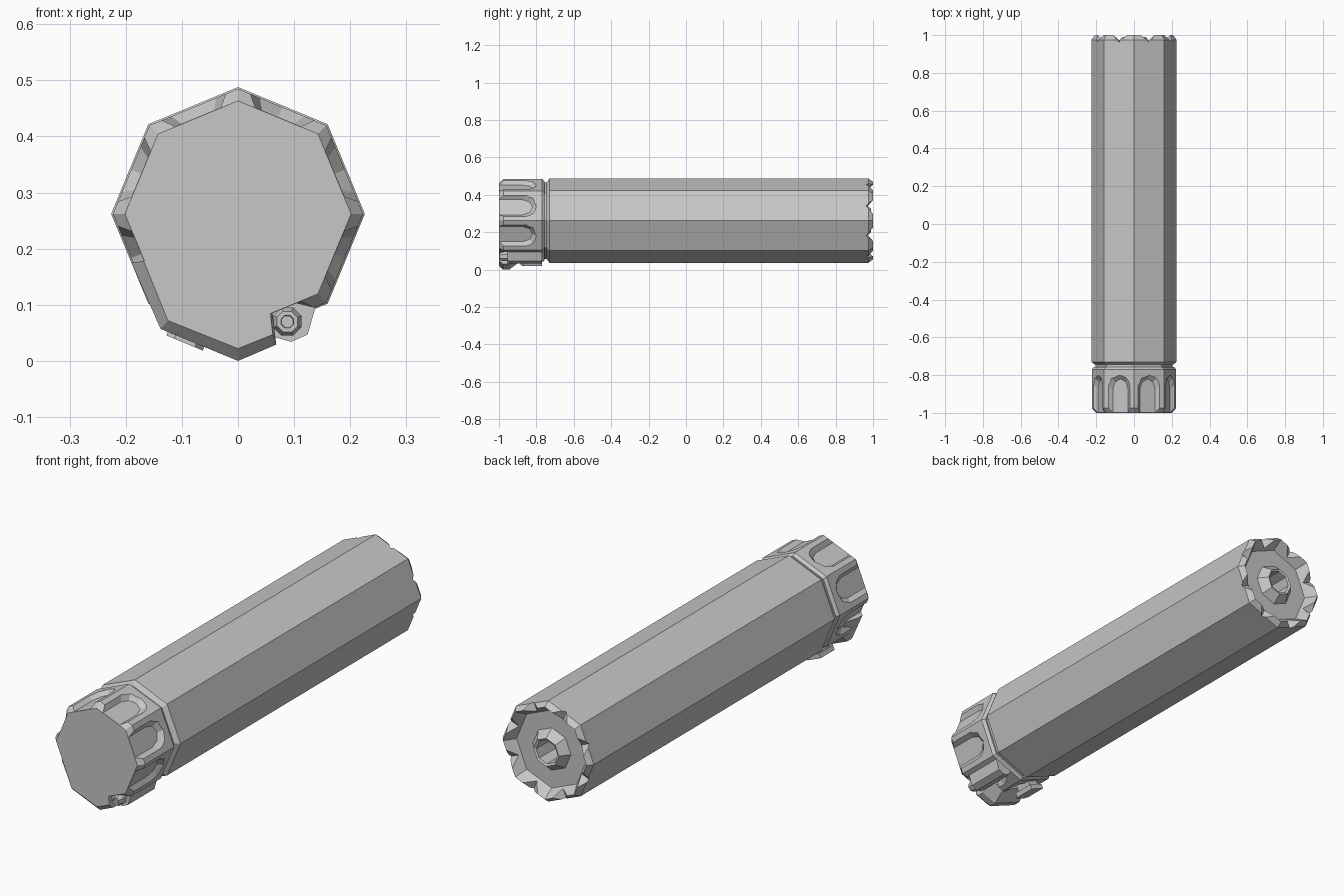
import bpy, bmesh, math
from mathutils import Vector

if "Cube" in bpy.data.objects:
    bpy.data.objects.remove(bpy.data.objects["Cube"])

ZC = 0.262          # height of the tube axis
AP = math.cos(math.pi / 8)

metal = bpy.data.materials.new("grey metal")
metal.diffuse_color = (0.57, 0.57, 0.57, 1)
metal.use_nodes = True
metal.node_tree.nodes["Principled BSDF"].inputs["Base Color"].default_value = metal.diffuse_color


def make(name, loops_list, closed_caps=True):
    """Skin one or more stacks of point loops into a single flat shaded object."""
    bm = bmesh.new()
    for loops in loops_list:
        rings = [[bm.verts.new(p) for p in loop] for loop in loops]
        n = len(rings[0])
        for a, b in zip(rings, rings[1:]):
            for i in range(n):
                j = (i + 1) % n
                bm.faces.new((a[i], a[j], b[j], b[i]))
        bm.faces.new(rings[0])
        bm.faces.new(rings[-1])
    bmesh.ops.recalc_face_normals(bm, faces=bm.faces)
    me = bpy.data.meshes.new(name)
    bm.to_mesh(me)
    bm.free()
    me.materials.append(metal)
    ob = bpy.data.objects.new(name, me)
    bpy.context.collection.objects.link(ob)
    return ob


def octagon(y, r, cx=0, cz=ZC, turn=0):
    return [(cx + r * math.cos(turn + k * math.pi / 4), y,
             cz + r * math.sin(turn + k * math.pi / 4)) for k in range(8)]


def lathe(name, profile, **kw):
    return make(name, [[octagon(y, r, **kw) for y, r in profile]])


def on_face(k, t, y, depth):
    """Point on side k: t across the side, depth out from the axis."""
    a = (k + 0.5) * math.pi / 4
    return (depth * math.cos(a) - t * math.sin(a), y,
            ZC + depth * math.sin(a) + t * math.cos(a))


def cut(ob, cutter):
    cutter.hide_render = True
    mod = ob.modifiers.new("cut", "BOOLEAN")
    mod.operation = "DIFFERENCE"
    mod.solver = "EXACT"
    mod.object = cutter
    bpy.context.view_layer.objects.active = ob
    bpy.ops.object.modifier_apply(modifier=mod.name)
    bpy.data.objects.remove(cutter)


# Long tube with neck groove, hollow rear rim and raised bored nozzle
tube = lathe("tube", [(-0.78, 0.205), (-0.745, 0.205), (-0.73, 0.226),
                      (0.975, 0.226), (1.0, 0.207), (0.95, 0.175),
                      (0.95, 0.095), (0.99, 0.063), (0.985, 0.053), (0.6, 0.053)])

# V notches through the rear rim, one per side
notches = []
for k in range(8):
    notches.append([[on_face(k, t, y, d) for t, y in
                     ((0, 0.962), (0.055, 1.015), (-0.055, 1.015))]
                    for d in (0.13, 0.25)])
cut(tube, make("notch_cutter", notches))

# Front grip collar
collar = lathe("collar", [(-1.0, 0.141), (-1.0, 0.2015), (-0.975, 0.223),
                          (-0.77, 0.223), (-0.757, 0.212)])


# Finger scoops with rounded rear ends, open to the front
def scoop(k, half, depth, end):
    pts = [(half, -1.05)]
    for i in range(5):
        a = math.pi * i / 4
        pts.append((half * math.cos(a), end - 0.055 + 0.055 * math.sin(a)))
    pts.append((-half, -1.05))
    return [on_face(k, t, y, depth) for t, y in pts]


scoops = [[scoop(k, 0.044, 0.187, -0.82), scoop(k, 0.088, 0.235, -0.77)]
          for k in range(8)]
cut(collar, make("scoop_cutter", scoops))

# Lower flange: the bottom left side pulled outward, fading back into the collar
full = [(-0.190, 0.175), (-0.138, 0.057), (0, 0.0), (0.068, 0.029), (0.06, 0.10), (0, 0.2)]
front = [(-0.168, 0.178), (-0.125, 0.072), (0, 0.022), (0.062, 0.047), (0.056, 0.10), (0, 0.2)]
back = [(-0.172, 0.175), (-0.135, 0.11), (0, 0.042), (0.06, 0.066), (0.056, 0.10), (0, 0.2)]
make("lower_flange", [[[(x, y, z) for x, z in outline] for outline, y in
                       ((front, -1.0), (full, -0.978), (full, -0.945), (back, -0.89))]])

# Latch plate and its foot on the bottom left side
make("latch_plate", [[[on_face(5, t, y, d) for t, y in
                       ((-0.035, -0.87), (-0.02, -0.885), (0.02, -0.885), (0.035, -0.87),
                        (0.035, -0.77), (-0.035, -0.77))] for d in (0.228, 0.249)]])
make("latch_foot", [[[on_face(5, t, y, d) for t, y in
                      ((-0.025, -0.86), (0.025, -0.86), (0.025, -0.785), (-0.025, -0.785))]
                     for d in (0.18, 0.23)]])

# Boss on the bottom right side holding the screw
boss = [(0.055, 0.068), (0.062, 0.096), (0.08, 0.108), (0.11, 0.102),
        (0.138, 0.095), (0.124, 0.047), (0.095, 0.034), (0.066, 0.042)]
make("screw_boss", [[[(x, y, z) for x, z in boss] for y in (-0.955, -0.77)]])

# Screw head with a small hollow centre
lathe("screw", [(-0.94, 0.027), (-0.98, 0.027), (-0.997, 0.02),
                (-0.997, 0.012), (-0.985, 0.011)], cx=0.088, cz=0.07, turn=math.pi / 8)
